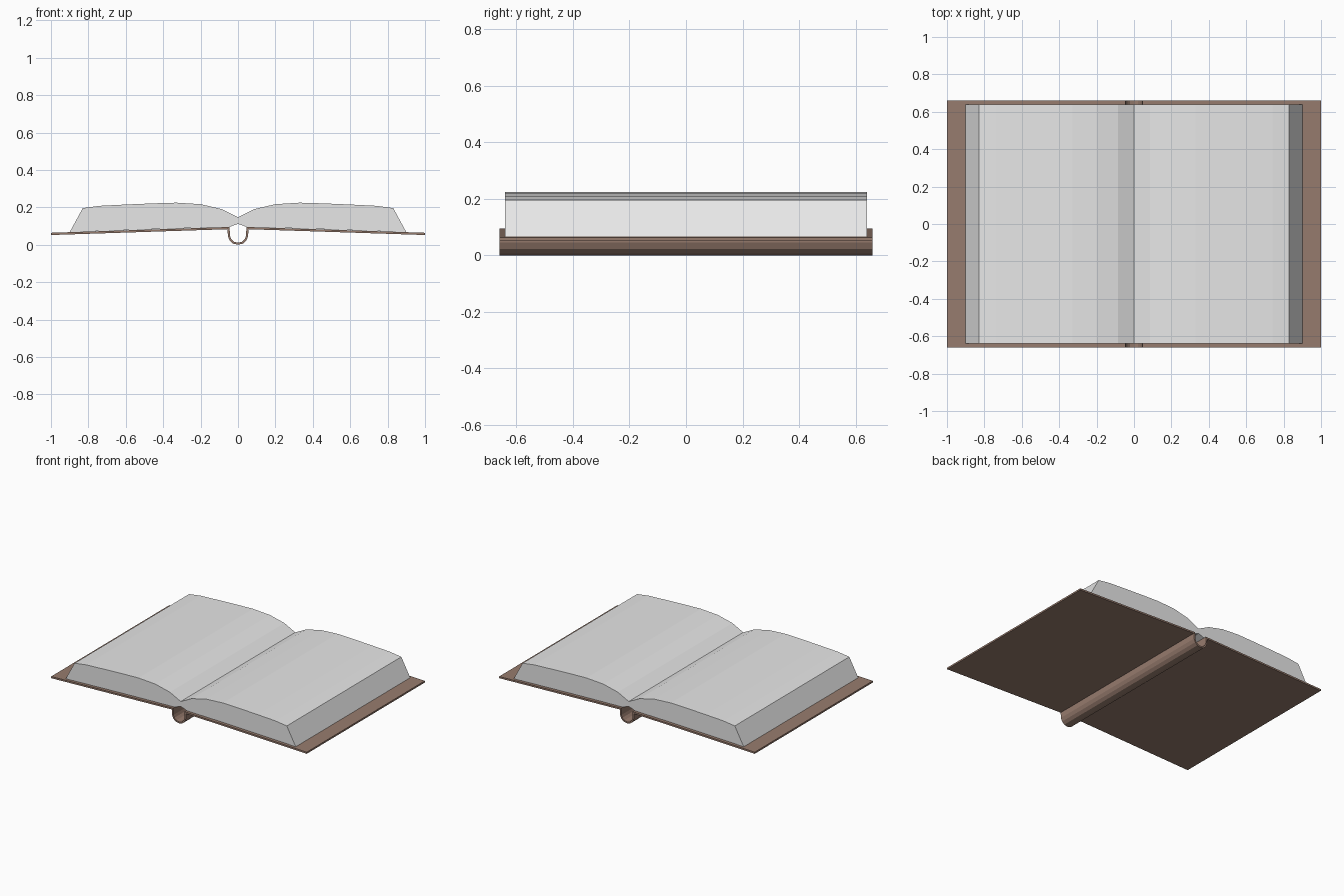
import bpy, bmesh

if "Cube" in bpy.data.objects:
    bpy.data.objects.remove(bpy.data.objects["Cube"])


def material(name, rgb):
    m = bpy.data.materials.new(name)
    m.diffuse_color = (*rgb, 1)
    m.use_nodes = True
    m.node_tree.nodes["Principled BSDF"].inputs["Base Color"].default_value = m.diffuse_color
    return m


paper = material("paper grey", (0.8, 0.8, 0.8))
leather = material("brown leather", (0.31, 0.2, 0.155))


def extrude_strip(name, upper, lower, half_depth, mat):
    """Solid between two matching (x, z) profile lines, extruded along y."""
    bm = bmesh.new()
    rows = [[bm.verts.new((x, y, z)) for x, z in line]
            for y in (-half_depth, half_depth) for line in (upper, lower)]
    fu, fl, bu, bl = rows
    for a, b in ((fu, fl), (fl, bl), (bl, bu), (bu, fu)):
        for i in range(len(upper) - 1):
            bm.faces.new((a[i], a[i + 1], b[i + 1], b[i]))
    for i in (0, -1):
        bm.faces.new((fu[i], fl[i], bl[i], bu[i]))
    bmesh.ops.remove_doubles(bm, verts=bm.verts, dist=0.0005)
    bmesh.ops.recalc_face_normals(bm, faces=bm.faces)
    me = bpy.data.meshes.new(name)
    bm.to_mesh(me)
    bm.free()
    me.materials.append(mat)
    ob = bpy.data.objects.new(name, me)
    bpy.context.collection.objects.link(ob)
    return ob


def mirrored(line):
    """Continue a line that ends at x = 0 onto the other side."""
    return line + [(-x, z) for x, z in reversed(line[:-1])]


# Page blocks: swelling leaves with slanted fore-edges, meeting in the gutter
top = [(0.9, 0.067), (0.83, 0.196), (0.74, 0.208), (0.6, 0.215), (0.46, 0.221),
       (0.33, 0.225), (0.2, 0.217), (0.085, 0.19), (0, 0.147)]
bottom = [(0.9, 0.067), (0.83, 0.07), (0.74, 0.073), (0.6, 0.078), (0.46, 0.083),
          (0.33, 0.087), (0.2, 0.091), (0.055, 0.092), (0, 0.112)]
for side, name in ((1, "right_pages"), (-1, "left_pages")):
    extrude_strip(name, [(side * x, z) for x, z in top],
                  [(side * x, z) for x, z in bottom], 0.64, paper)

# Cover boards sloping down from the spine
for side, name in ((1, "right_cover"), (-1, "left_cover")):
    extrude_strip(name, [(side * 1.0, 0.064), (side * 0.045, 0.095)],
                  [(side * 1.0, 0.052), (side * 0.056, 0.083)], 0.66, leather)

# Rounded hollow spine
inner = [(0.045, 0.095), (0.043, 0.048), (0.036, 0.03), (0.021, 0.016), (0, 0.011)]
outer = [(0.056, 0.083), (0.054, 0.045), (0.044, 0.022), (0.026, 0.006), (0, 0.0)]
extrude_strip("spine", mirrored(inner), mirrored(outer), 0.66, leather)
